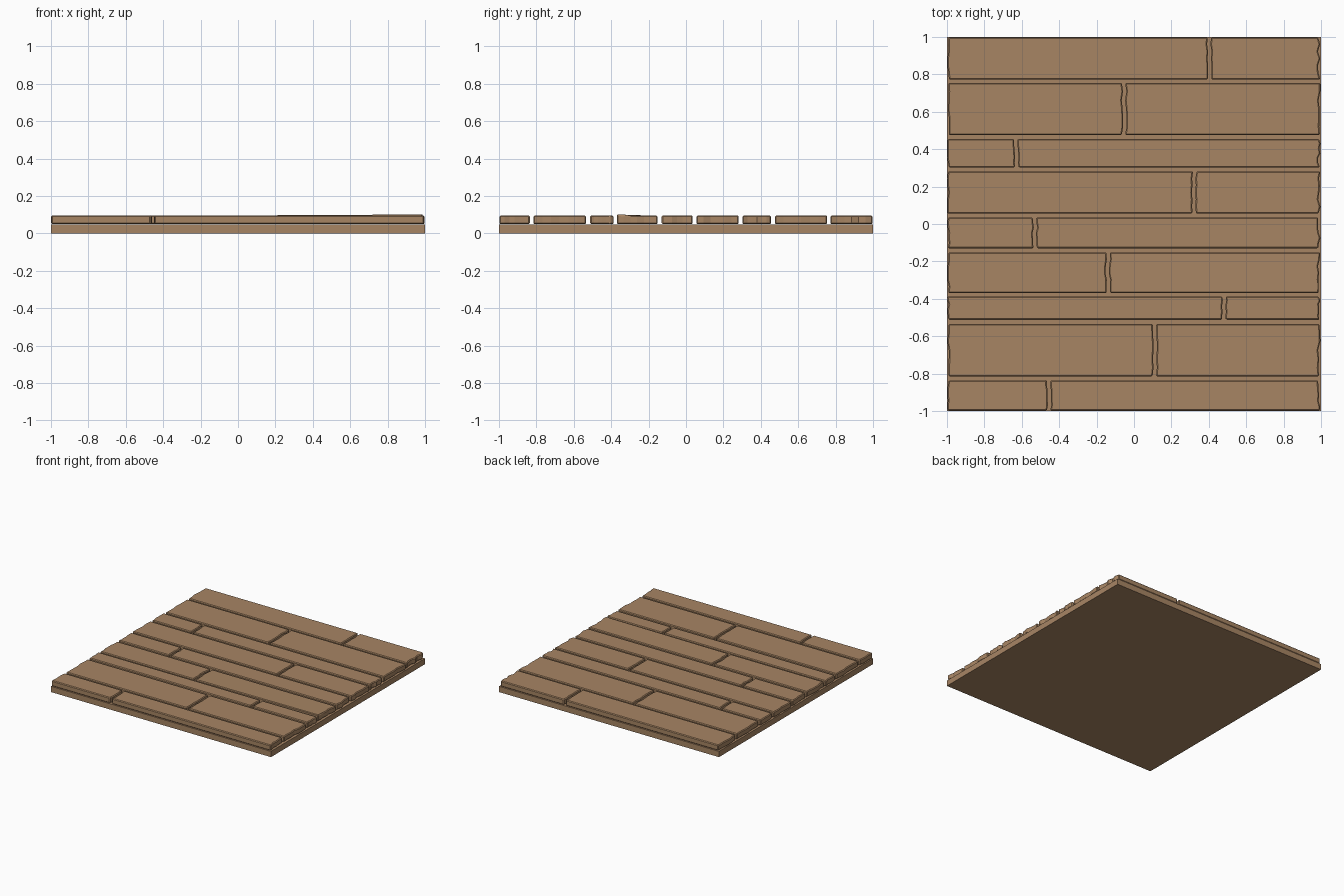
import bpy, bmesh, random

if "Cube" in bpy.data.objects:
    bpy.data.objects.remove(bpy.data.objects["Cube"])

random.seed(4)
wood = bpy.data.materials.new("wood")
wood.diffuse_color = (0.39, 0.235, 0.127, 1)
wood.use_nodes = True
wood.node_tree.nodes["Principled BSDF"].inputs["Base Color"].default_value = wood.diffuse_color

Z0, Z1 = 0.049, 0.095   # plank underside and top


def finish(name, bm):
    bmesh.ops.recalc_face_normals(bm, faces=bm.faces)
    me = bpy.data.meshes.new(name)
    bm.to_mesh(me)
    bm.free()
    me.materials.append(wood)
    ob = bpy.data.objects.new(name, me)
    bpy.context.collection.objects.link(ob)
    return ob


def wobble(y0, y1, amount, n=6):
    """Irregular sawn end: y positions with small x offsets."""
    return [(y0 + (y1 - y0) * i / n, random.uniform(-amount, amount)) for i in range(n + 1)]


def plank(name, left, right, lift=0.0):
    """Board between two irregular end lines, softened with a small bevel."""
    outline = left + right[::-1]
    y0 = left[0][1]
    bm = bmesh.new()
    f = bm.faces.new([bm.verts.new((x, y, Z0)) for x, y in outline])
    new = bmesh.ops.extrude_face_region(bm, geom=[f])["geom"]
    for v in new:
        if isinstance(v, bmesh.types.BMVert):
            v.co.z = Z1
            if lift and v.co.x > 0.9 and v.co.y < y0 + 0.01:
                v.co.z += lift
    ob = finish(name, bm)
    b = ob.modifiers.new("soft_edges", "BEVEL")
    b.width = 0.006
    b.segments = 1
    b.limit_method = "ANGLE"
    b.angle_limit = 0.9


# Base slab
bm = bmesh.new()
bmesh.ops.create_cube(bm, size=1)
for v in bm.verts:
    v.co = (v.co.x * 2, v.co.y * 2, (v.co.z + 0.5) * 0.047)
finish("base_slab", bm)

# Plank rows: y start, y end, joint x
rows = [
    (-0.998, -0.835, -0.455), (-0.815, -0.535, 0.11), (-0.512, -0.387, 0.482),
    (-0.37, -0.152, -0.14), (-0.13, 0.036, -0.53), (0.056, 0.282, 0.322),
    (0.302, 0.455, -0.63), (0.475, 0.755, -0.053), (0.772, 0.998, 0.402),
]
for i, (y0, y1, joint) in enumerate(rows):
    outer_l = [(-0.994 + dx, y) for y, dx in wobble(y0, y1, 0.005)]
    outer_r = [(0.99 + dx, y) for y, dx in wobble(y0, y1, 0.007)]
    cut = wobble(y0, y1, 0.004)
    cut_l = [(joint - 0.009 + dx, y) for y, dx in cut]
    cut_r = [(joint + 0.009 + dx, y) for y, dx in cut]
    plank(f"plank_left_{i + 1}", outer_l, cut_l)
    plank(f"plank_right_{i + 1}", cut_r, outer_r, lift=0.007 if i == 3 else 0)
